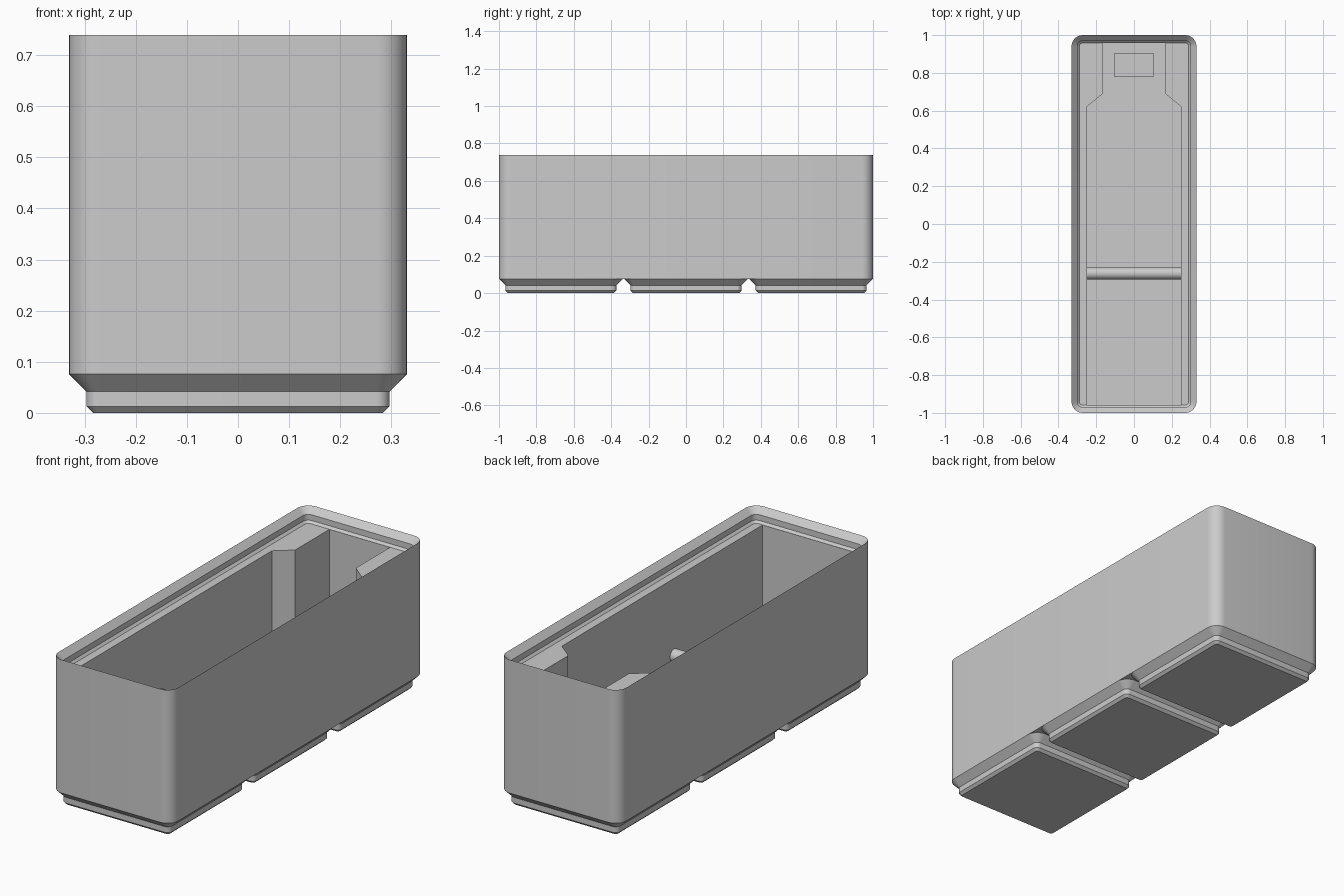
import bpy, bmesh, math

cube = bpy.data.objects.get("Cube")
if cube:
    bpy.data.objects.remove(cube, do_unlink=True)

S = 2 / 125.5          # millimetres to model units
WIDTH, LENGTH, RADIUS = 41.5, 125.5, 3.75
PITCH = 42

grey = bpy.data.materials.new("plain grey")
grey.use_nodes = True
COLOUR = (0.6, 0.6, 0.6, 1)
grey.diffuse_color = COLOUR
grey.node_tree.nodes["Principled BSDF"].inputs["Base Color"].default_value = COLOUR


def rounded_rect(bm, w, l, inset, z, cy=0, steps=8):
    """Ring of vertices round a filleted rectangle, shrunk by inset."""
    r = RADIUS - inset
    ring = []
    for corner, (sx, sy) in enumerate([(1, 1), (-1, 1), (-1, -1), (1, -1)]):
        for i in range(steps + 1):
            a = math.pi / 2 * (corner + i / steps)
            x = sx * (w / 2 - RADIUS) + r * math.cos(a)
            y = sy * (l / 2 - RADIUS) + r * math.sin(a) + cy
            ring.append(bm.verts.new((x * S, y * S, z * S)))
    return ring


def finish(bm, name):
    bmesh.ops.recalc_face_normals(bm, faces=bm.faces)
    mesh = bpy.data.meshes.new(name)
    bm.to_mesh(mesh)
    bm.free()
    obj = bpy.data.objects.new(name, mesh)
    bpy.context.collection.objects.link(obj)
    mesh.materials.append(grey)
    return obj


def loft(name, w, l, profile, cy=0):
    """Solid through (inset, height) rings, capped at both ends."""
    bm = bmesh.new()
    rings = [rounded_rect(bm, w, l, inset, z, cy) for inset, z in profile]
    n = len(rings[0])
    for a, b in zip(rings, rings[1:]):
        for i in range(n):
            j = (i + 1) % n
            bm.faces.new((a[i], a[j], b[j], b[i]))
    bm.faces.new(rings[0])
    bm.faces.new(rings[-1])
    return finish(bm, name)


def prism(name, outline, z0, z1):
    bm = bmesh.new()
    base = bm.faces.new([bm.verts.new((x * S, y * S, z0 * S)) for x, y in outline])
    up = bmesh.ops.extrude_face_region(bm, geom=[base])["geom"]
    top = [v for v in up if isinstance(v, bmesh.types.BMVert)]
    bmesh.ops.translate(bm, verts=top, vec=(0, 0, (z1 - z0) * S))
    return finish(bm, name)


def smooth(obj):
    bpy.ops.object.select_all(action='DESELECT')
    obj.select_set(True)
    bpy.context.view_layer.objects.active = obj
    bpy.ops.object.shade_smooth_by_angle(angle=math.radians(30))


# Body with a stepped stacking lip
body = loft("bin_body", WIDTH, LENGTH,
            [(0, 4.75), (0, 46.4), (1.9, 44.5), (1.9, 42.7), (2.6, 42)])

# Tool pocket narrowing to a neck at the back
FLOOR = 15
half = [(15.6, -60.1), (15.6, 39), (10.5, 43.2), (10.5, 60.1)]
outline = half + [(-x, y) for x, y in reversed(half)]
cutter = prism("pocket_cutter", outline, FLOOR, 45)
cutter.hide_render = True
cut = body.modifiers.new("pocket", 'BOOLEAN')
cut.operation, cut.solver, cut.object = 'DIFFERENCE', 'EXACT', cutter
bpy.context.view_layer.objects.active = body
bpy.ops.object.modifier_apply(modifier=cut.name)
bpy.data.objects.remove(cutter, do_unlink=True)
smooth(body)

# Stepped feet
for i, place in enumerate(["front", "middle", "back"]):
    foot = loft(place + "_foot", WIDTH, WIDTH,
                [(2.95, 0), (2.15, 0.8), (2.15, 2.6), (0, 4.75)], (i - 1) * PITCH)
    smooth(foot)

# Round bar across the pocket
bpy.ops.mesh.primitive_cylinder_add(vertices=32, radius=2 * S, depth=31.4 * S,
                                    location=(0, -16.4 * S, 18 * S),
                                    rotation=(0, math.pi / 2, 0))
bar = bpy.context.object
bar.name = "pivot_bar"
bar.data.materials.append(grey)
smooth(bar)

# Rest block in the neck
prism("rest_block", [(-6.5, 48.8), (6.5, 48.8), (6.5, 56.8), (-6.5, 56.8)], FLOOR, 20)
